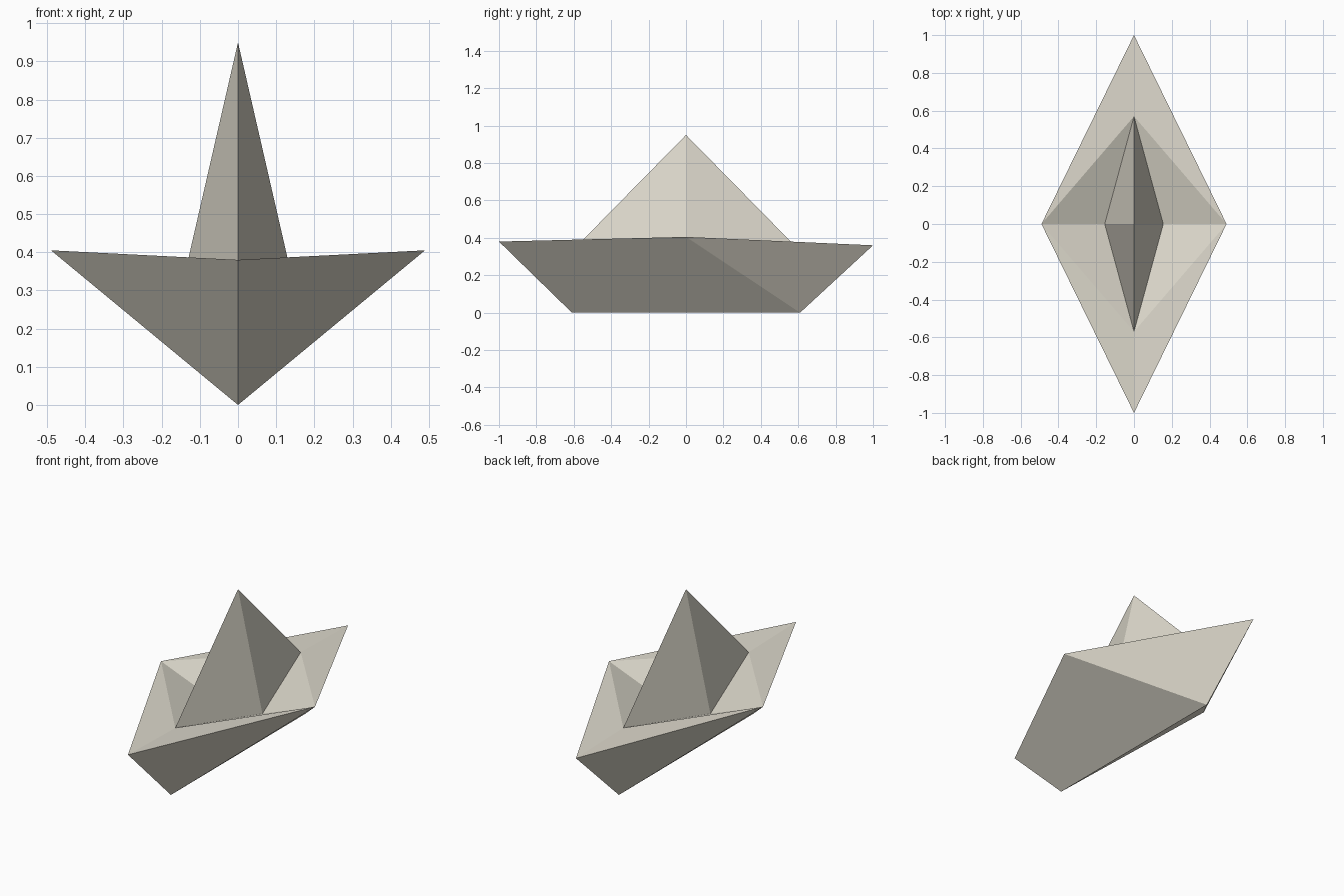
import bpy
import bmesh
from mathutils import Vector

default = bpy.data.objects.get("Cube")
if default:
    bpy.data.objects.remove(default, do_unlink=True)

# Folded paper colour
paper = bpy.data.materials.new("warm_white_paper")
paper.use_nodes = True
colour = (0.72, 0.69, 0.60, 1.0)
paper.diffuse_color = colour
bsdf = next(n for n in paper.node_tree.nodes if n.type == 'BSDF_PRINCIPLED')
bsdf.inputs["Base Color"].default_value = colour
bsdf.inputs["Roughness"].default_value = 0.9

# Fold points, keyed by side: -1 is front or right, +1 is back or left
tip = {-1: (0, -1, 0.38), 1: (0, 1, 0.36)}
keel = {s: (0, s * 0.61, 0) for s in (-1, 1)}
gunwale = {s: (s * 0.49, 0, 0.405) for s in (-1, 1)}
sail_end = {s: (0, s * 0.57, 0.37) for s in (-1, 1)}
sail_side = {s: (s * 0.155, 0, 0.275) for s in (-1, 1)}
peak = (0, 0, 0.95)


def folded_sheet(name, faces):
    """Flat-shaded sheet; each entry is (corner points, outward direction)."""
    bm = bmesh.new()
    for points, outward in faces:
        face = bm.faces.new([bm.verts.new(p) for p in points])
        face.normal_update()
        if face.normal.dot(Vector(outward)) < 0:
            face.normal_flip()
    bmesh.ops.remove_doubles(bm, verts=bm.verts[:], dist=0.0001)
    mesh = bpy.data.meshes.new(name)
    bm.to_mesh(mesh)
    bm.free()
    mesh.materials.append(paper)
    obj = bpy.data.objects.new(name, mesh)
    bpy.context.collection.objects.link(obj)
    return obj


hull, lining, sail = [], [], []
for s in (-1, 1):
    # Outer hull: each side is a long fold plus one triangular end fold
    hull.append(([keel[-s], keel[s], gunwale[s], tip[-s]], (s, 0, 0)))
    hull.append(([keel[s], tip[s], gunwale[s]], (s, 0, 0)))
    for e in (-1, 1):
        # Upper fold towards each tip, then the pocket falling to the sail
        lining.append(([gunwale[s], tip[e], sail_end[e]], (0, 0, 1)))
        lining.append(([gunwale[s], sail_end[e], sail_side[s]], (0, 0, 1)))
        # One face of the pointed centre sail
        sail.append(([peak, sail_end[e], sail_side[s]], (s, 0, 0)))

folded_sheet("hull", hull)
folded_sheet("inner_lining", lining)
folded_sheet("centre_sail", sail)
